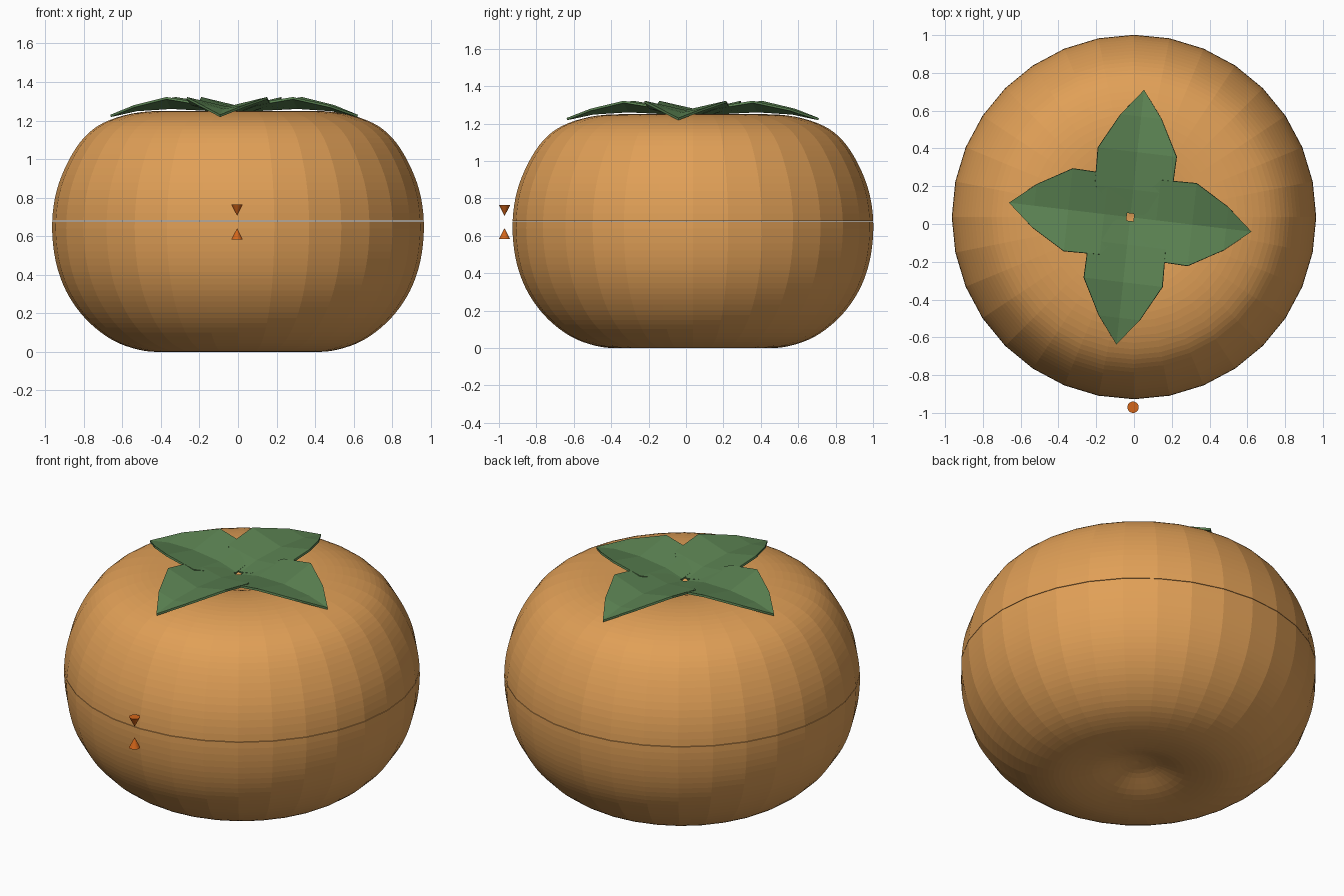
import bpy, bmesh, math
from mathutils import Matrix, Vector

if "Cube" in bpy.data.objects:
    bpy.data.objects.remove(bpy.data.objects["Cube"])


def material(name, rgb):
    m = bpy.data.materials.new(name)
    m.diffuse_color = (*rgb, 1)
    m.use_nodes = True
    m.node_tree.nodes["Principled BSDF"].inputs["Base Color"].default_value = m.diffuse_color
    return m


ORANGE = material("fruit skin", (0.75, 0.35, 0.095))
GREEN = material("leaf green", (0.105, 0.225, 0.085))
MARK = material("marker orange", (0.65, 0.13, 0.01))


def make_object(name, bm, mat):
    bmesh.ops.recalc_face_normals(bm, faces=bm.faces)
    me = bpy.data.meshes.new(name)
    bm.to_mesh(me)
    bm.free()
    me.materials.append(mat)
    ob = bpy.data.objects.new(name, me)
    bpy.context.collection.objects.link(ob)
    return ob


def spline(pts, n=4):
    """Smooth curve through the profile points."""
    p = [Vector(q) for q in pts]
    p = [2 * p[0] - p[1]] + p + [2 * p[-1] - p[-2]]
    out = []
    for a, b, c, d in zip(p, p[1:], p[2:], p[3:]):
        for i in range(n):
            t = i / n
            out.append(0.5 * (2 * b + (c - a) * t + (2 * a - 5 * b + 4 * c - d) * t * t
                              + (3 * b - a - 3 * c + d) * t ** 3))
    return out + [p[-2]]


def lathe(name, profile, centre, sides, mat):
    bm = bmesh.new()
    rings = []
    for r, z in profile:
        if r < 1e-5:
            rings.append([bm.verts.new((centre[0], centre[1], z))] * sides)
        else:
            rings.append([bm.verts.new((centre[0] + r * math.sin(k * math.tau / sides),
                                        centre[1] + r * math.cos(k * math.tau / sides), z))
                          for k in range(sides)])
    for a, b in zip(rings, rings[1:]):
        for k in range(sides):
            j = (k + 1) % sides
            bm.faces.new(list(dict.fromkeys((a[k], a[j], b[j], b[k]))))
    return make_object(name, bm, mat)


# Fruit body: two halves meeting at a seam, dimpled at top and bottom
SEAM, CENTRE = 0.68, (0, 0.037)
upper = [(0, 1.17), (0.1, 1.19), (0.22, 1.233), (0.38, 1.25), (0.55, 1.236), (0.7, 1.187),
         (0.8, 1.11), (0.88, 0.99), (0.94, 0.84), (0.964, SEAM)]
lower = [(0.964, SEAM), (0.955, 0.52), (0.92, 0.38), (0.86, 0.26), (0.77, 0.15),
         (0.65, 0.06), (0.52, 0.012), (0.4, 0), (0.25, 0.02), (0.1, 0.07), (0, 0.085)]
full = spline(upper + lower[1:])
cut = 4 * (len(upper) - 1)
top = [(r, z) for r, z in full[:cut + 1]]
bottom = [(r, z) for r, z in full[cut:]]
bottom[0] = (bottom[0][0], SEAM - 0.003)
lathe("fruit_upper_half", top + [(0, SEAM)], CENTRE, 32, ORANGE)
lathe("fruit_lower_half", [(0, SEAM - 0.003)] + bottom, CENTRE, 32, ORANGE)

# Four cupped leaves: distance, half width, rib height, edge height
stations = [(0.02, 0.07, 1.225, 1.24), (0.14, 0.205, 1.252, 1.28),
            (0.33, 0.21, 1.262, 1.312), (0.51, 0.11, 1.25, 1.27)]
for i in range(4):
    bm = bmesh.new()
    rows = [[bm.verts.new((x, s * w, ze if s else zr)) for s in (-1, 0, 1)]
            for x, w, zr, ze in stations]
    tip = bm.verts.new((0.645, 0, 1.22))
    for a, b in zip(rows, rows[1:]):
        for k in (0, 1):
            bm.faces.new((a[k], b[k], b[k + 1], a[k + 1]))
    for k in (0, 1):
        bm.faces.new((rows[-1][k], tip, rows[-1][k + 1]))
    bm.transform(Matrix.Translation((-0.02, 0.036, 0.004)) @ Matrix.Diagonal((1, 1.05, 1, 1))
                 @ Matrix.Rotation(math.radians(90 * i - 6.5), 4, 'Z'))
    leaf = make_object(f"leaf_{i + 1}", bm, GREEN)
    thick = leaf.modifiers.new("thickness", 'SOLIDIFY')
    thick.thickness = 0.012
    thick.offset = 0

# Alignment markers: a pair of small cones pointing at the seam
for name, base, apex in (("marker_upper", 0.764, 0.706), ("marker_lower", 0.582, 0.641)):
    lathe(name, [(0, base), (0.03, base), (0, apex)], (-0.005, -0.97), 32, MARK)
